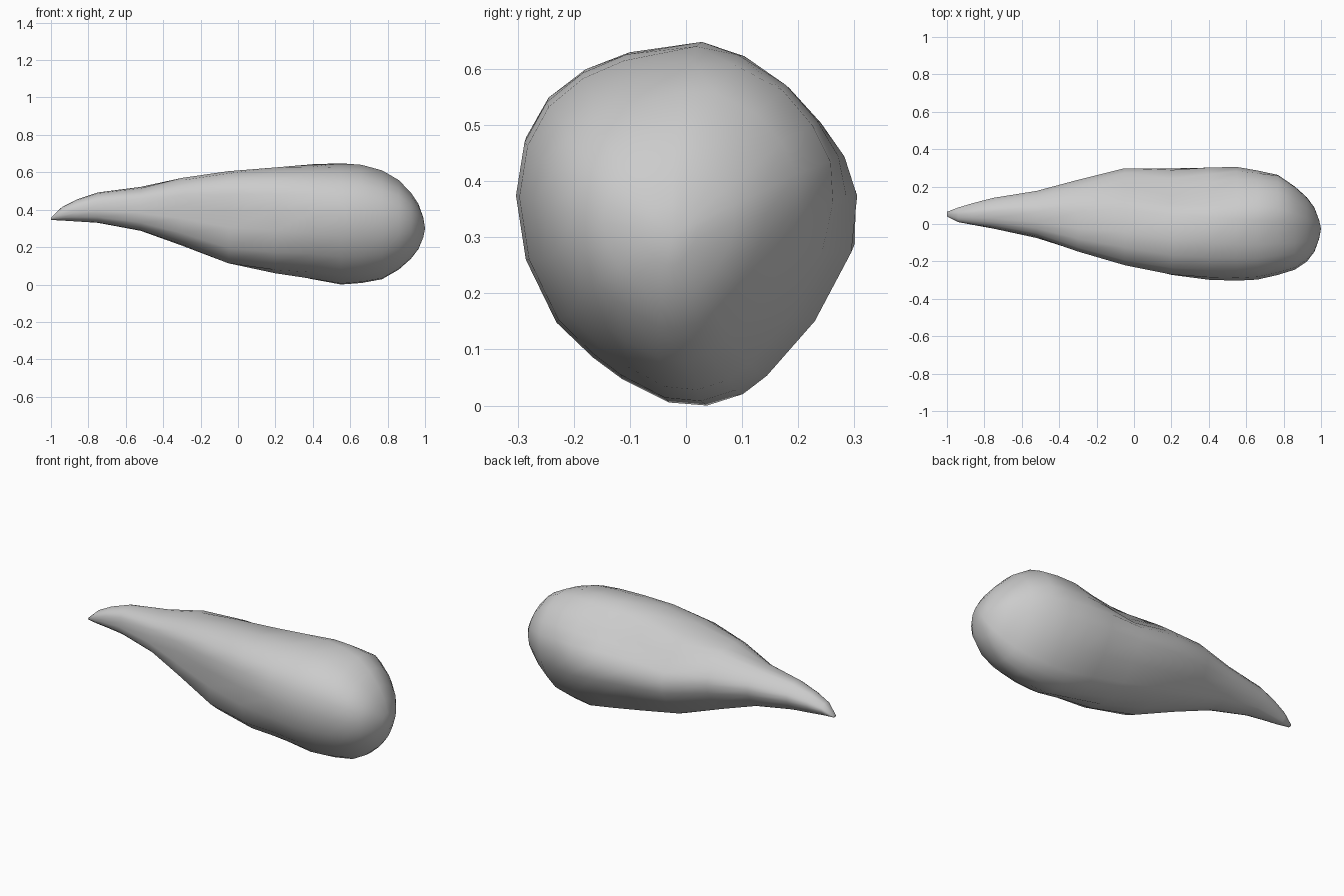
import bpy, bmesh, math

# Stations along the body: x, y min, y max, z bottom, z top
stations = [
    (-1.00, 0.04, 0.065, 0.345, 0.358), (-0.94, 0.01, 0.088, 0.342, 0.415),
    (-0.86, -0.005, 0.112, 0.337, 0.455), (-0.75, -0.025, 0.14, 0.33, 0.492),
    (-0.52, -0.075, 0.177, 0.287, 0.522), (-0.30, -0.147, 0.236, 0.208, 0.570),
    (-0.05, -0.22, 0.298, 0.113, 0.606), (0.20, -0.272, 0.297, 0.060, 0.626),
    (0.40, -0.298, 0.302, 0.028, 0.643), (0.55, -0.303, 0.305, 0.000, 0.648),
    (0.66, -0.297, 0.286, 0.008, 0.640), (0.77, -0.272, 0.262, 0.028, 0.610),
    (0.86, -0.244, 0.200, 0.080, 0.558), (0.925, -0.200, 0.142, 0.138, 0.490),
    (0.965, -0.148, 0.087, 0.19, 0.430), (0.99, -0.078, 0.02, 0.25, 0.360),
]

# Egg-shaped cross-section, (y, z) in the range -1..1, wide high and narrow low
section = [
    (0.08, 1), (0.34, 0.95), (0.63, 0.78), (0.82, 0.58), (0.95, 0.38),
    (1, 0.15), (0.95, -0.16), (0.74, -0.54), (0.46, -0.84), (0.32, -0.94),
    (0.11, -1), (-0.11, -0.98), (-0.38, -0.85), (-0.55, -0.73), (-0.76, -0.54),
    (-0.94, -0.2), (-1, 0.15), (-0.95, 0.44), (-0.82, 0.66), (-0.61, 0.82),
    (-0.36, 0.92),
]


def bell(x, centre, width):
    return math.exp(-((x - centre) / width) ** 2 / 2)


def fullness(x, u, v):
    """Swell or flatten one quarter of the section: fuller front, flatter upper back."""
    if u < 0 and v > 0:
        k = 0.24 * bell(x, -0.08, 0.2)
    elif u < 0:
        k = 0.38 * bell(x, -0.05, 0.22) + 0.3 * bell(x, -0.65, 0.22)
    elif v > 0:
        k = (-0.29 * bell(x, 0.2, 0.2) + 0.11 * bell(x, 0.82, 0.09)
             - 0.1 * bell(x, -0.8, 0.15))
    else:
        k = -0.04 * bell(x, 0.0, 0.3)
    return 1 + k * 2 * abs(u * v)


def spread(values, lo, hi):
    a, b = min(values), max(values)
    return [lo + (t - a) / (b - a) * (hi - lo) for t in values]


# One ring of vertices per station
bm = bmesh.new()
rings = []
for x, y0, y1, z0, z1 in stations:
    shaped = [(u * fullness(x, u, v), v * fullness(x, u, v)) for u, v in section]
    ys = spread([p[0] for p in shaped], y0, y1)
    zs = spread([p[1] for p in shaped], z0, z1)
    rings.append([bm.verts.new((x, y, z)) for y, z in zip(ys, zs)])

# Skin between the rings
n = len(section)
for a, b in zip(rings, rings[1:]):
    for i in range(n):
        j = (i + 1) % n
        bm.faces.new((a[i], a[j], b[j], b[i]))

# Pointed tail cap and rounded blunt end
bm.faces.new(rings[0])
pole = bm.verts.new((1.0, -0.025, 0.30))
for i in range(n):
    bm.faces.new((rings[-1][i], rings[-1][(i + 1) % n], pole))

bmesh.ops.recalc_face_normals(bm, faces=bm.faces)
for f in bm.faces:
    f.smooth = True
mesh = bpy.data.meshes.new("tapered_body")
bm.to_mesh(mesh)
bm.free()
body = bpy.data.objects.new("tapered_body", mesh)
bpy.context.collection.objects.link(body)
